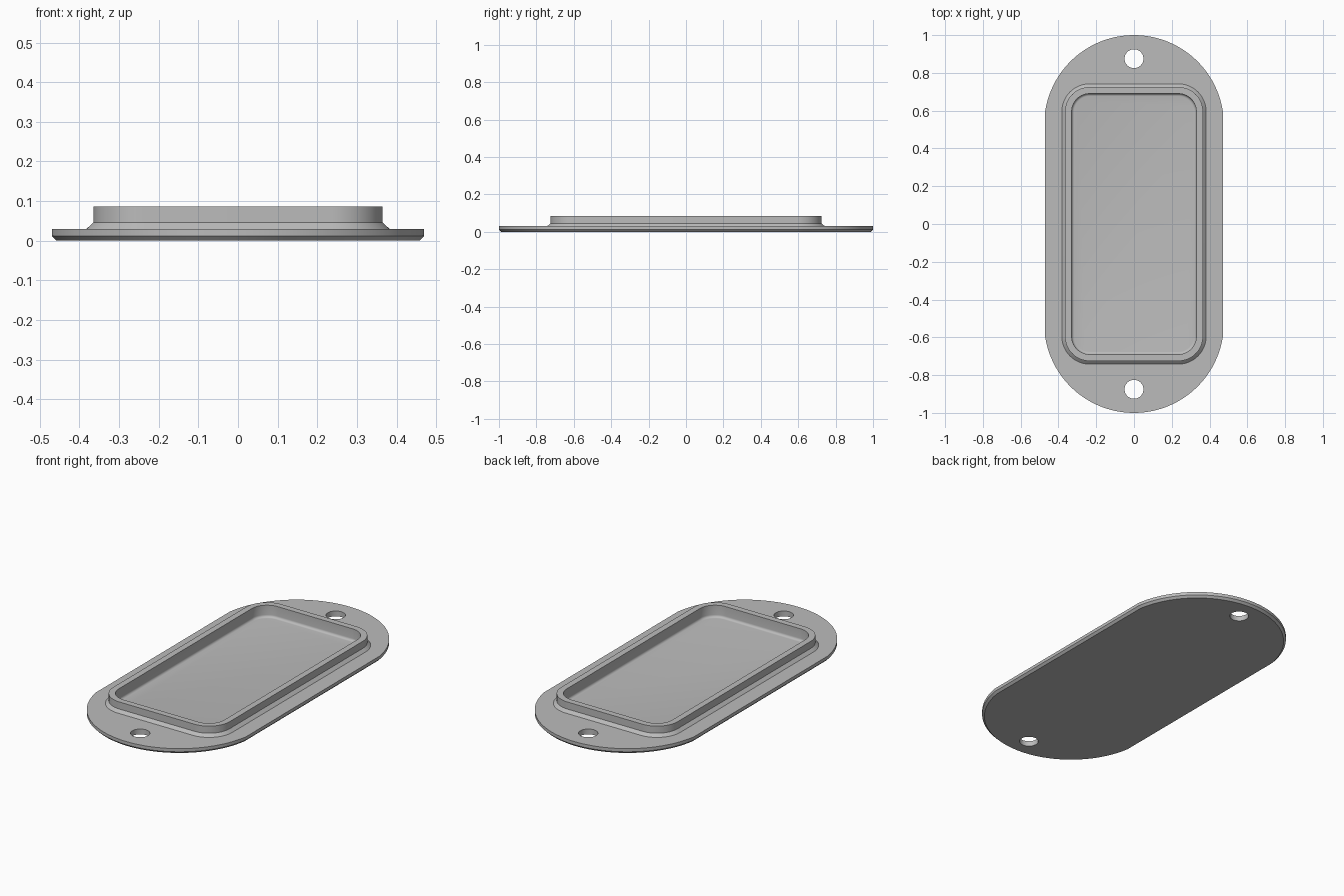
import bpy, bmesh
from math import sin, cos, radians, asin, pi

if "Cube" in bpy.data.objects:
    bpy.data.objects.remove(bpy.data.objects["Cube"])

STEPS = 24                      # segments per quarter outline
CORNER = (0.235, 0.595)         # centre of the rim corner arcs
END_R = 0.476                   # radius of the rounded plate ends

grey = bpy.data.materials.new("matte grey")
grey.use_nodes = True
colour = (0.5, 0.5, 0.5, 1)
grey.diffuse_color = colour
grey.node_tree.nodes["Principled BSDF"].inputs["Base Color"].default_value = colour


def mirrored(quarter):
    """Complete a first-quadrant outline into a closed counter-clockwise loop."""
    half = quarter + [(-x, y) for x, y in reversed(quarter)]
    return half + [(-x, -y) for x, y in half]


def plate_outline(inset=0):
    r = END_R - inset
    start = asin(0.076 / END_R)
    angles = [start + (pi / 2 - start) * i / STEPS for i in range(STEPS + 1)]
    return mirrored([(r * cos(a), 1 - END_R + r * sin(a)) for a in angles])


def rim_outline(r):
    angles = [pi / 2 * i / STEPS for i in range(STEPS + 1)]
    return mirrored([(CORNER[0] + r * cos(a), CORNER[1] + r * sin(a)) for a in angles])


def loft(name, sections):
    """Skin a stack of matching outlines and cap both ends."""
    bm = bmesh.new()
    rings = [[bm.verts.new((x, y, z)) for x, y in pts] for pts, z in sections]
    for low, high in zip(rings, rings[1:]):
        for i in range(len(low)):
            j = (i + 1) % len(low)
            bm.faces.new((low[i], low[j], high[j], high[i]))
    bm.faces.new(list(reversed(rings[0])))
    bm.faces.new(rings[-1])
    bmesh.ops.remove_doubles(bm, verts=bm.verts, dist=1e-5)
    bmesh.ops.recalc_face_normals(bm, faces=bm.faces)
    mesh = bpy.data.meshes.new(name)
    bm.to_mesh(mesh)
    bm.free()
    mesh.materials.append(grey)
    obj = bpy.data.objects.new(name, mesh)
    bpy.context.collection.objects.link(obj)
    return obj


# Chamfered plate, flared rim and recessed tray as one continuous skin
FLOOR, FILLET, INNER = 0.018, 0.014, 0.095
sections = [
    (plate_outline(0.012), 0),
    (plate_outline(), 0.012),
    (plate_outline(), 0.03),
    (rim_outline(0.147), 0.03),
    (rim_outline(0.13), 0.046),
    (rim_outline(0.13), 0.086),
    (rim_outline(INNER), 0.086),
]
# Rounded foot of the inner wall
for i in range(6):
    a = radians(90 * i / 5)
    sections.append((rim_outline(INNER - FILLET * (1 - cos(a))),
                     FLOOR + FILLET * (1 - sin(a))))
body = loft("cover_plate", sections)

# Mounting holes at both ends
for end, y in (("front", -0.875), ("back", 0.875)):
    bpy.ops.mesh.primitive_cylinder_add(vertices=48, radius=0.05, depth=0.2,
                                        location=(0, y, 0))
    cutter = bpy.context.object
    cutter.name = end + "_hole_cutter"
    cutter.data.materials.append(grey)
    cutter.hide_render = True
    cutter.hide_set(True)
    cut = body.modifiers.new(end + " hole", "BOOLEAN")
    cut.operation = "DIFFERENCE"
    cut.solver = "EXACT"
    cut.object = cutter

# Bake the holes, then smooth the curved walls while keeping edges crisp
bpy.ops.object.select_all(action="DESELECT")
body.select_set(True)
bpy.context.view_layer.objects.active = body
for modifier in list(body.modifiers):
    bpy.ops.object.modifier_apply(modifier=modifier.name)
for obj in [o for o in bpy.data.objects if o.name.endswith("_hole_cutter")]:
    bpy.data.objects.remove(obj)
bpy.ops.object.shade_smooth_by_angle(angle=radians(30))
